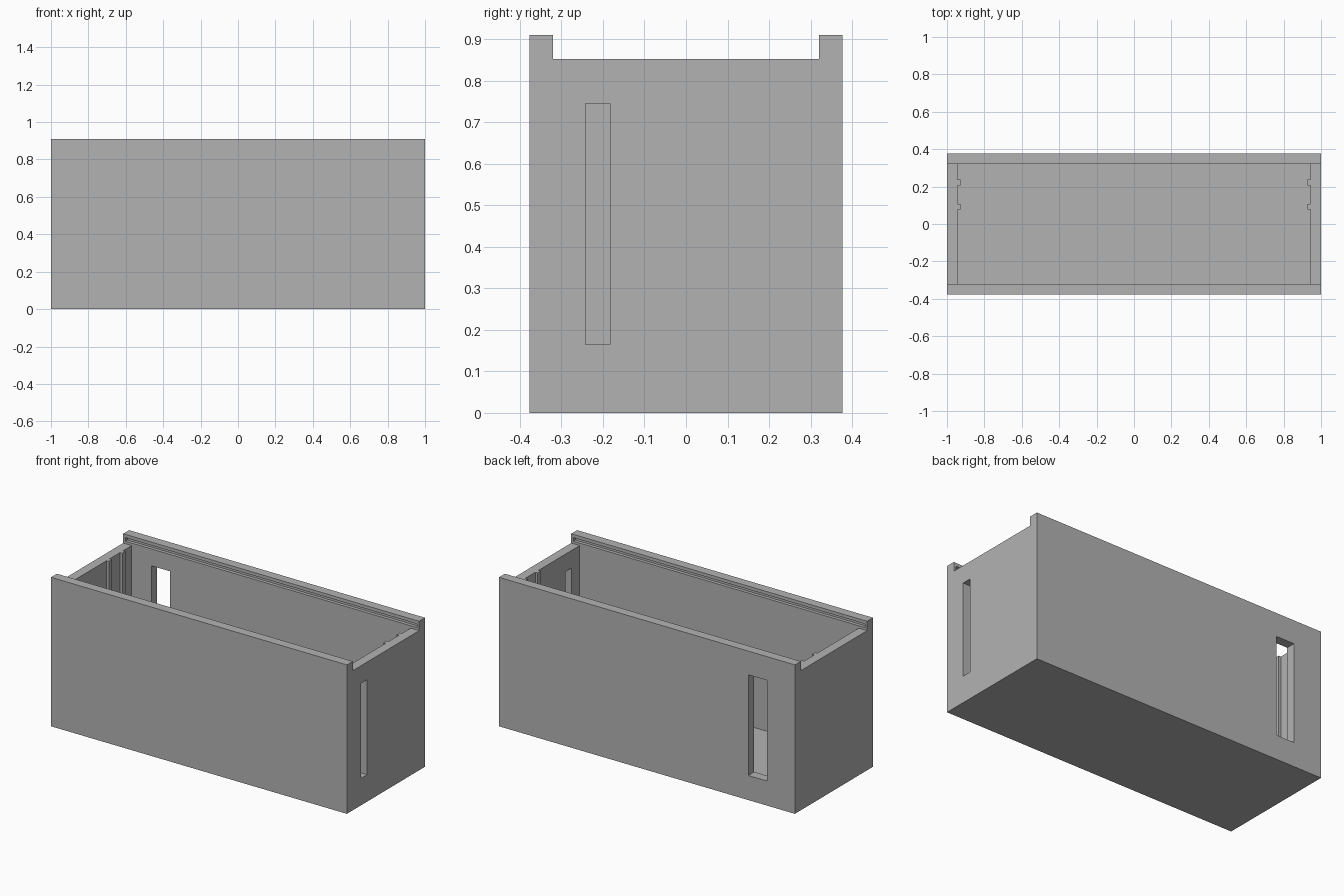
import bpy
import bmesh
from mathutils import Matrix, Vector

if "Cube" in bpy.data.objects:
    bpy.data.objects.remove(bpy.data.objects["Cube"], do_unlink=True)

grey = bpy.data.materials.new("plain grey")
grey.use_nodes = True
colour = (0.45, 0.45, 0.45, 1)
grey.diffuse_color = colour
grey.node_tree.nodes["Principled BSDF"].inputs["Base Color"].default_value = colour

L, W, H = 1.0, 0.377, 0.91      # half length, half width, height
T = 0.057                       # wall thickness
RIM = H - T                     # top of the end walls
IN_X, IN_Y = L - T, W - T       # inner half sizes


def box(name, lo, hi):
    """Axis-aligned box between two corners."""
    lo, hi = Vector(lo), Vector(hi)
    bm = bmesh.new()
    bmesh.ops.create_cube(bm, size=1, matrix=Matrix.Translation((lo + hi) / 2)
                          @ Matrix.Diagonal((*(hi - lo), 1)))
    mesh = bpy.data.meshes.new(name)
    bm.to_mesh(mesh)
    bm.free()
    mesh.materials.append(grey)
    ob = bpy.data.objects.new(name, mesh)
    bpy.context.collection.objects.link(ob)
    return ob


def cut(target, lo, hi):
    """Subtract a box from the target and discard the cutter."""
    cutter = box("cutter", lo, hi)
    cutter.hide_render = True
    mod = target.modifiers.new("cut", 'BOOLEAN')
    mod.operation, mod.solver, mod.object = 'DIFFERENCE', 'EXACT', cutter
    bpy.context.view_layer.objects.active = target
    bpy.ops.object.modifier_apply(modifier=mod.name)
    bpy.data.objects.remove(cutter, do_unlink=True)


# Open case: cavity, then lowered end walls between the long walls
case = box("case", (-L, -W, 0), (L, W, H))
cut(case, (-IN_X, -IN_Y, T), (IN_X, IN_Y, H + 0.1))
cut(case, (-L - 0.1, -IN_Y, RIM), (L + 0.1, IN_Y, H + 0.1))

# Lid grooves inside both long walls, closed at the ends
for s in (-1, 1):
    ys = sorted((s * (IN_Y - 0.02), s * (IN_Y + 0.02)))
    cut(case, (-L + 0.015, ys[0], 0.868), (L - 0.015, ys[1], 0.89))

# Tall slot through the left end wall and wider window in the back wall
cut(case, (IN_X - 0.01, -0.242, 0.165), (L + 0.1, -0.183, 0.745))
cut(case, (-0.81, IN_Y - 0.01, 0.15), (-0.685, W + 0.1, 0.765))

# Board guide ribs on both end walls
for side, s in (("left", 1), ("right", -1)):
    for label, y in (("inner", 0.078), ("outer", 0.207)):
        xs = sorted((s * IN_X, s * (IN_X - 0.016)))
        box(f"{side}_{label}_guide_rib", (xs[0], y, T), (xs[1], y + 0.03, RIM))
